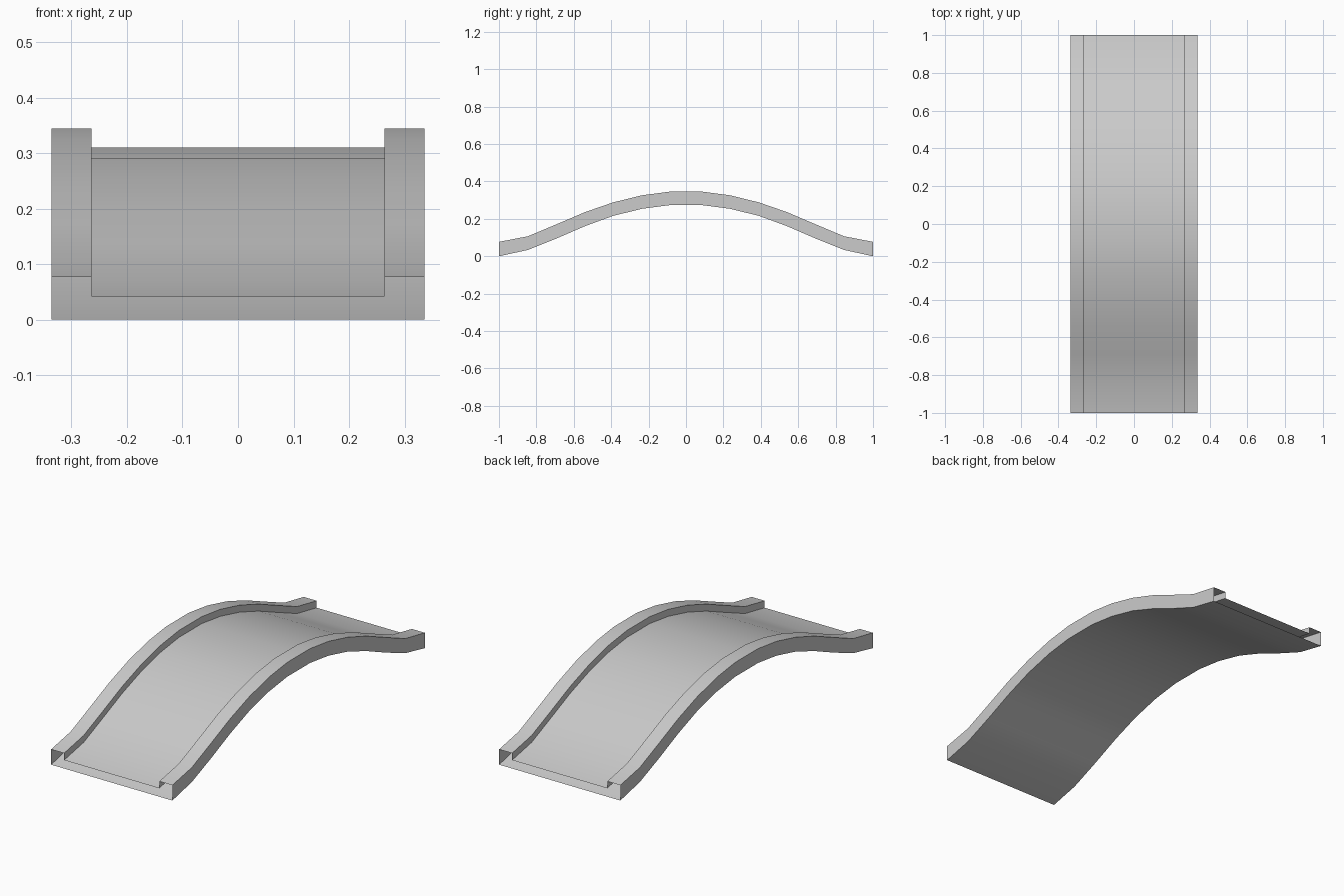
import bpy, bmesh

if "Cube" in bpy.data.objects:
    bpy.data.objects.remove(bpy.data.objects["Cube"])

# Half of the arch, end to crown: (y, underside z, rail top z)
half = [(-1.0, 0.0, 0.077), (-0.845, 0.034, 0.107), (-0.69, 0.096, 0.172),
        (-0.54, 0.161, 0.236), (-0.39, 0.216, 0.288), (-0.235, 0.254, 0.326),
        (-0.09, 0.273, 0.345)]
stations = half + [(-y, a, b) for y, a, b in reversed(half)]

OUT, INN, RAIL = 0.336, 0.264, 0.035   # half width, deck half width, rail height


def section(y, bottom, top):
    """Channel-shaped cross-section: underside, side walls, rails and deck."""
    deck = top - RAIL
    right = [(OUT, bottom), (OUT, top), (INN, top), (INN, deck)]
    left = [(-x, z) for x, z in reversed(right)]
    return [(x, y, z) for x, z in right + left]


# Arched bridge: section lofted along the arch, both ends left open
bm = bmesh.new()
rings = [[bm.verts.new(p) for p in section(*s)] for s in stations]
for a, b in zip(rings, rings[1:]):
    n = len(a)
    for i in range(n):
        j = (i + 1) % n
        bm.faces.new((a[i], a[j], b[j], b[i]))
bm.normal_update()
# Make the outer side wall face outwards
if bm.faces[:][0].normal.x < 0:
    bmesh.ops.reverse_faces(bm, faces=bm.faces[:])

mesh = bpy.data.meshes.new("arched_bridge")
bm.to_mesh(mesh)
bm.free()
bridge = bpy.data.objects.new("arched_bridge", mesh)
bpy.context.collection.objects.link(bridge)

# Smooth along the arch, sharp at the rail corners
bpy.context.view_layer.objects.active = bridge
bridge.select_set(True)
bpy.ops.object.shade_smooth_by_angle(angle=0.6)
